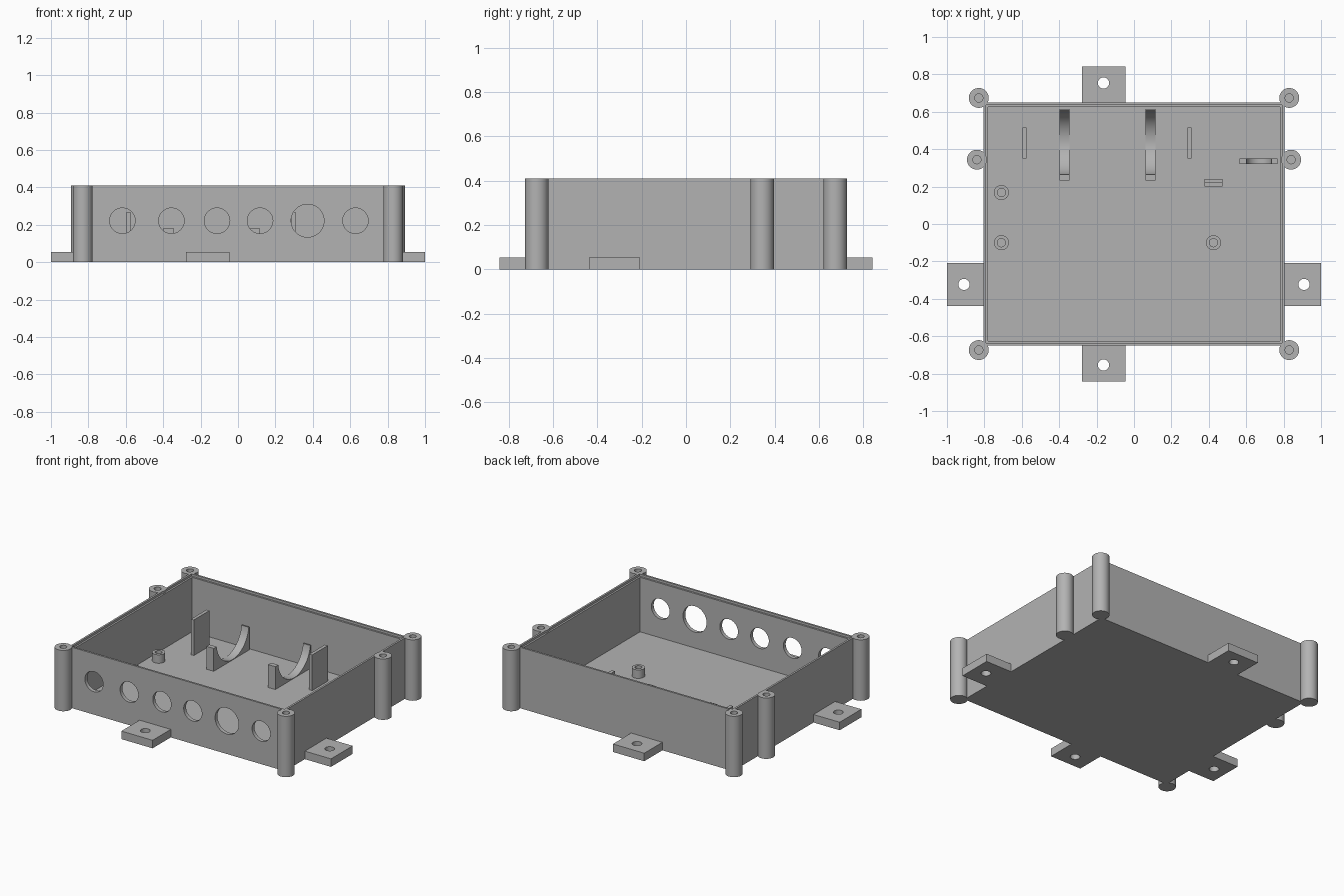
import bpy, bmesh, math
from mathutils import Matrix

if "Cube" in bpy.data.objects:
    bpy.data.objects.remove(bpy.data.objects["Cube"], do_unlink=True)

GREY = bpy.data.materials.new("plain grey")
GREY.use_nodes = True
GREY.diffuse_color = (0.45, 0.45, 0.45, 1)
GREY.node_tree.nodes["Principled BSDF"].inputs["Base Color"].default_value = GREY.diffuse_color

HEIGHT, FLOOR = 0.41, 0.028
HALF_X, HALF_Y = 0.805, 0.65


def finish(bm, name, smooth=False):
    bmesh.ops.recalc_face_normals(bm, faces=bm.faces)
    mesh = bpy.data.meshes.new(name)
    bm.to_mesh(mesh)
    bm.free()
    mesh.materials.append(GREY)
    obj = bpy.data.objects.new(name, mesh)
    bpy.context.collection.objects.link(obj)
    if smooth:
        smooth_object(obj)
    return obj


def activate(obj):
    bpy.ops.object.select_all(action='DESELECT')
    obj.select_set(True)
    bpy.context.view_layer.objects.active = obj


def smooth_object(obj):
    activate(obj)
    bpy.ops.object.shade_smooth_by_angle(angle=math.radians(30))


def block(name, x, y, z):
    """Box between the given (low, high) pairs."""
    bm = bmesh.new()
    bmesh.ops.create_cube(bm, size=1)
    for v in bm.verts:
        v.co = [lo + (c + 0.5) * (hi - lo) for c, (lo, hi) in zip(v.co, (x, y, z))]
    return finish(bm, name)


def loft(bm, rings):
    """Join closed rings of points and cap both ends."""
    rows = [[bm.verts.new(p) for p in ring] for ring in rings]
    n = len(rows[0])
    for a, b in zip(rows, rows[1:]):
        for i in range(n):
            j = (i + 1) % n
            bm.faces.new((a[i], a[j], b[j], b[i]))
    bm.faces.new(rows[0])
    bm.faces.new(rows[-1])


def hollow_post(name, x, y, z0, z1, radius, bore, bore_floor, sides=48):
    """Round post with a blind screw hole in its top."""
    bm = bmesh.new()
    profile = [(radius, z0), (radius, z1), (bore, z1), (bore, bore_floor)]
    loft(bm, [[(x + r * math.cos(math.tau * i / sides), y + r * math.sin(math.tau * i / sides), z)
               for i in range(sides)] for r, z in profile])
    return finish(bm, name, True)


def extrude_profile(name, points, axis, low, high):
    """Solid from a 2D outline (side, z), extruded along x or y."""
    bm = bmesh.new()

    def place(p, d):
        return (d, p[0], p[1]) if axis == 'x' else (p[0], d, p[1])
    loft(bm, [[place(p, low) for p in points], [place(p, high) for p in points]])
    return finish(bm, name, True)


def drill(obj, holes, axis):
    """Cut round holes, each (centre, radius), along y or z."""
    bm = bmesh.new()
    turn = Matrix.Rotation(math.pi / 2, 4, 'X') if axis == 'y' else Matrix()
    for centre, r in holes:
        bmesh.ops.create_cone(bm, cap_ends=True, segments=48, radius1=r, radius2=r, depth=0.2,
                              matrix=Matrix.Translation(centre) @ turn)
    cutter = finish(bm, "hole_cutter")
    cutter.hide_render = True
    mod = obj.modifiers.new("holes", 'BOOLEAN')
    mod.operation, mod.solver, mod.object = 'DIFFERENCE', 'EXACT', cutter
    activate(obj)
    bpy.ops.object.modifier_apply(modifier=mod.name)
    bpy.data.objects.remove(cutter, do_unlink=True)
    smooth_object(obj)


def arc(cy, cz, r, start, end, steps=28):
    return [(cy + r * math.cos(start + (end - start) * i / steps),
             cz + r * math.sin(start + (end - start) * i / steps)) for i in range(steps + 1)]


# Open tray with a stepped rim
bm = bmesh.new()
steps = [(0, 0), (0, HEIGHT), (0.013, HEIGHT), (0.013, HEIGHT - 0.015),
         (0.025, HEIGHT - 0.015), (0.025, FLOOR)]
loft(bm, [[(sx * (HALF_X - inset), sy * (HALF_Y - inset), z)
           for sx, sy in ((-1, -1), (1, -1), (1, 1), (-1, 1))] for inset, z in steps])
tray = finish(bm, "tray")

# Row of cable holes in the front wall
cable_holes = [(-0.618, 0.068), (-0.356, 0.068), (-0.112, 0.068),
               (0.118, 0.068), (0.372, 0.088), (0.628, 0.068)]
drill(tray, [((x, -HALF_Y, 0.222), r) for x, r in cable_holes], 'y')

# Lid screw posts at the corners and along both sides
for sx, side in ((-1, "right"), (1, "left")):
    for label, px, py in (("front", 0.83, -0.674), ("back", 0.83, 0.674), ("middle", 0.84, 0.344)):
        hollow_post(f"{label}_{side}_post", sx * px, py, 0, HEIGHT, 0.053, 0.022, 0.15)

# Mounting tabs on all four sides
TAB = 0.054
for s, side, end in ((-1, "right", "front"), (1, "left", "back")):
    tab = block(f"{side}_tab", sorted((s * 0.795, s)), (-0.438, -0.208), (0, TAB))
    drill(tab, [((s * 0.909, -0.323, TAB / 2), 0.03)], 'z')
    tab = block(f"{end}_tab", (-0.279, -0.046), sorted((s * 0.64, s * 0.843)), (0, TAB))
    drill(tab, [((-0.163, s * 0.754, TAB / 2), 0.03)], 'z')

# Board standoffs on the floor
for i, (x, y) in enumerate(((-0.709, 0.168), (-0.709, -0.1), (0.425, -0.1))):
    hollow_post(f"standoff_{i + 1}", x, y, 0.01, 0.085, 0.04, 0.022, FLOOR + 0.002)

# Upright plates
for name, x in (("right_plate", -0.585), ("left_plate", 0.297)):
    block(name, (x - 0.011, x + 0.011), (0.35, 0.516), (0.01, 0.268))

# Round cradles with a square front stop
R, CY, CZ = 0.172, 0.435, 0.203
lift = math.asin((CZ - 0.182) / R)
curve = arc(CY, CZ, R, math.pi + lift, math.tau - lift)
cradle = [(0.614, 0.182), (0.614, 0.01), (0.233, 0.01), (0.233, 0.182)] + curve
for name, x in (("right_cradle", -0.371), ("left_cradle", 0.088)):
    extrude_profile(name, cradle, 'x', x - 0.027, x + 0.027)

# Small notched support beside the left wall
notch = arc(0.668, 0.14, 0.067, math.pi, math.tau)
support = [(0.768, 0.14), (0.768, 0.01), (0.564, 0.01), (0.564, 0.14)] + notch
extrude_profile("notched_support", support, 'y', 0.322, 0.35)

# Low stepped stop on the floor
ledge = [(0.2, 0.01), (0.24, 0.01), (0.24, 0.065), (0.222, 0.065), (0.222, 0.048), (0.2, 0.048)]
extrude_profile("stepped_stop", ledge, 'x', 0.377, 0.473)
